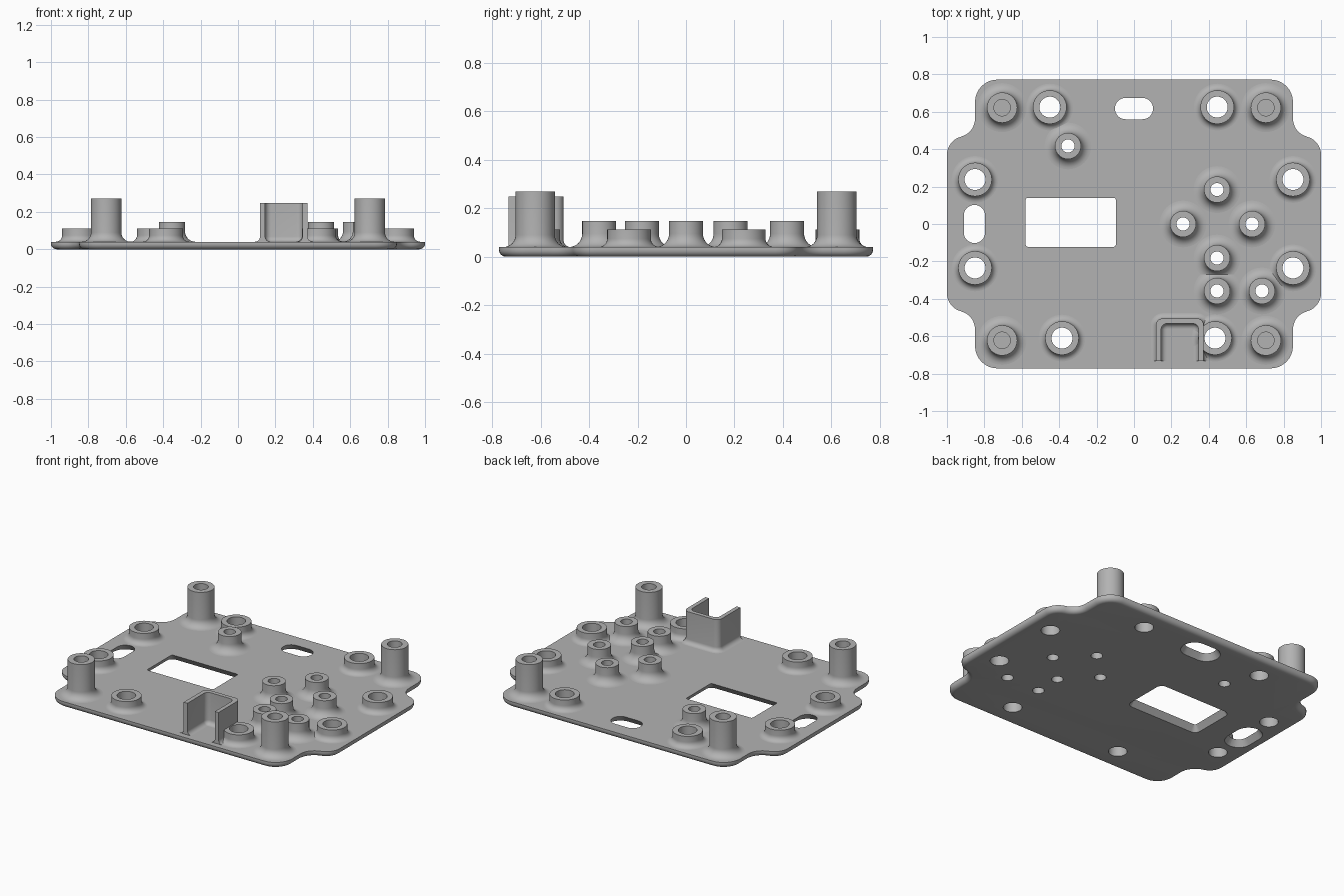
import bpy, bmesh
from math import sin, cos, pi, radians, atan2, sqrt

old = bpy.data.objects.get("Cube")
if old:
    bpy.data.objects.remove(old, do_unlink=True)

THICK = 0.04
SEGMENTS = 40

grey = bpy.data.materials.new("plain_grey")
grey.use_nodes = True
grey.diffuse_color = (0.45, 0.45, 0.45, 1)
grey.node_tree.nodes["Principled BSDF"].inputs["Base Color"].default_value = grey.diffuse_color


def arc(cx, cy, r, start, end, steps=8):
    angles = [radians(start + (end - start) * i / steps) for i in range(steps + 1)]
    return [(cx + r * cos(a), cy + r * sin(a)) for a in angles]


def circle(x, y, r):
    return arc(x, y, r, 0, 360, SEGMENTS)[:-1]


def loft(bm, layers, cap_start=True, cap_end=True):
    """Skin a stack of (outline, z) layers with equal point counts."""
    rings = [[bm.verts.new((x, y, z)) for x, y in pts] for pts, z in layers]
    for low, high in zip(rings, rings[1:]):
        for i in range(len(low)):
            j = (i + 1) % len(low)
            bm.faces.new((low[i], low[j], high[j], high[i]))
    if cap_start:
        bm.faces.new(rings[0][::-1])
    if cap_end:
        bm.faces.new(rings[-1])


def make_object(name, bm):
    mesh = bpy.data.meshes.new(name)
    bm.to_mesh(mesh)
    bm.free()
    mesh.materials.append(grey)
    obj = bpy.data.objects.new(name, mesh)
    bpy.context.collection.objects.link(obj)
    return obj


def activate(obj):
    bpy.ops.object.select_all(action='DESELECT')
    obj.select_set(True)
    bpy.context.view_layer.objects.active = obj


def smooth(obj):
    activate(obj)
    bpy.ops.object.shade_smooth_by_angle(angle=radians(35))


def cut(obj, cutter):
    activate(obj)
    mod = obj.modifiers.new("holes", 'BOOLEAN')
    mod.operation = 'DIFFERENCE'
    mod.solver = 'EXACT'
    mod.object = cutter
    bpy.ops.object.modifier_apply(modifier=mod.name)


# Plate outline: rounded corners stepping in through an S-curve, inset by d
def plate_outline(d):
    rise = sqrt(0.2 ** 2 - 0.05 ** 2)
    turn = atan2(rise, 0.05) * 180 / pi
    quarter = arc(0.9, 0.37, 0.1 - d, 0, turn)
    quarter += arc(0.95, 0.37 + rise, 0.1 + d, 180 + turn, 180)
    quarter += arc(0.73, 0.652, 0.12 - d, 0, 90)
    left = [(-x, y) for x, y in reversed(quarter)]
    half = quarter + left
    return half + [(-x, -y) for x, y in half]


def rounded_rect(cx, cy, hx, hy, r, grow):
    pts = []
    for sx, sy, start in ((1, 1, 0), (-1, 1, 90), (-1, -1, 180), (1, -1, 270)):
        pts += arc(cx + sx * (hx - r), cy + sy * (hy - r), r + grow, start, start + 90)
    return pts


# Bosses: (x, y) centres grouped by kind
wide_pads = [(s * 0.85, y) for s in (-1, 1) for y in (0.238, -0.235)]
wide_pads += [(-0.45, 0.625), (0.445, 0.625), (-0.385, -0.61), (0.433, -0.61)]
small_pads = [(-0.353, 0.417), (0.444, 0.184), (0.262, 0), (0.631, 0),
              (0.444, -0.182), (0.444, -0.358), (0.684, -0.358)]
tall_posts = [(sx * 0.705, sy * 0.622) for sx in (-1, 1) for sy in (-1, 1)]
# kind: centres, outer radius, hole radius, top height, base fillet, blind hole
bosses = {
    "wide_pad": (wide_pads, 0.09, 0.056, 0.112, 0.035, False),
    "small_pad": (small_pads, 0.07, 0.035, 0.147, 0.055, False),
    "tall_post": (tall_posts, 0.081, 0.044, 0.27, 0.05, True),
}

# Cutter: all round holes plus window and slots that flare downward
bm = bmesh.new()
for centres, outer, hole, top, fillet, blind in bosses.values():
    if not blind:
        for x, y in centres:
            loft(bm, [(circle(x, y, hole), z) for z in (-0.05, 0.4)])
for cx, cy, hx, hy, r in ((-0.338, 0.009, 0.241, 0.131, 0.012),
                          (0, 0.617, 0.102, 0.057, 0.0565),
                          (-0.853, 0, 0.057, 0.102, 0.0565)):
    loft(bm, [(rounded_rect(cx, cy, hx, hy, r, 0.027 * (1 - z / THICK)), z)
              for z in (-0.01, THICK + 0.01)])
cutter = make_object("hole_cutter", bm)
cutter.hide_render = True

# Base plate with rounded lower edge
bm = bmesh.new()
R = 0.03
angles = [pi / 2 * (1 - i / 6) for i in range(7)]
layers = [(plate_outline(R * (1 - cos(a))), R - R * sin(a)) for a in angles]
loft(bm, layers + [(plate_outline(0), THICK)])
plate = make_object("base_plate", bm)
cut(plate, cutter)
smooth(plate)

# Lathed bosses with filleted feet
for kind, (centres, outer, hole, top, fillet, blind) in bosses.items():
    profile = []
    for i in range(9):
        a = pi / 2 * i / 8
        profile.append((outer + fillet * (1 - sin(a)), THICK + fillet * (1 - cos(a))))
    profile += [(outer, top), (hole, top), (hole, 0.07 if blind else THICK)]
    for n, (x, y) in enumerate(centres):
        bm = bmesh.new()
        loft(bm, [(circle(x, y, r), z) for r, z in profile], False, blind)
        smooth(make_object(f"{kind}_{n + 1}", bm))


# U-shaped bracket open to the front, its walls thickened by d
def bracket_outline(d):
    x0, x1, front, back, wall = 0.118, 0.372, -0.733, -0.505, 0.027
    ro, ri = 0.035, 0.032
    pts = [(x1 + d, front)]
    pts += arc(x1 - ro, back - ro, ro + d, 0, 90)
    pts += arc(x0 + ro, back - ro, ro + d, 90, 180)
    pts += [(x0 + d * -1, front), (x0 + wall + d, front)]
    pts += arc(x0 + wall + ri, back - wall - ri, ri - d, 180, 90)
    pts += arc(x1 - wall - ri, back - wall - ri, ri - d, 90, 0)
    return pts + [(x1 - wall - d, front)]


bm = bmesh.new()
F = 0.028
layers = [(bracket_outline(F), THICK - 0.005)]
for i in range(7):
    a = pi / 2 * i / 6
    layers.append((bracket_outline(F * (1 - sin(a))), THICK + F * (1 - cos(a))))
loft(bm, layers + [(bracket_outline(0), 0.248)])
bracket = make_object("front_bracket", bm)
cut(bracket, cutter)
smooth(bracket)

bpy.data.objects.remove(cutter, do_unlink=True)
